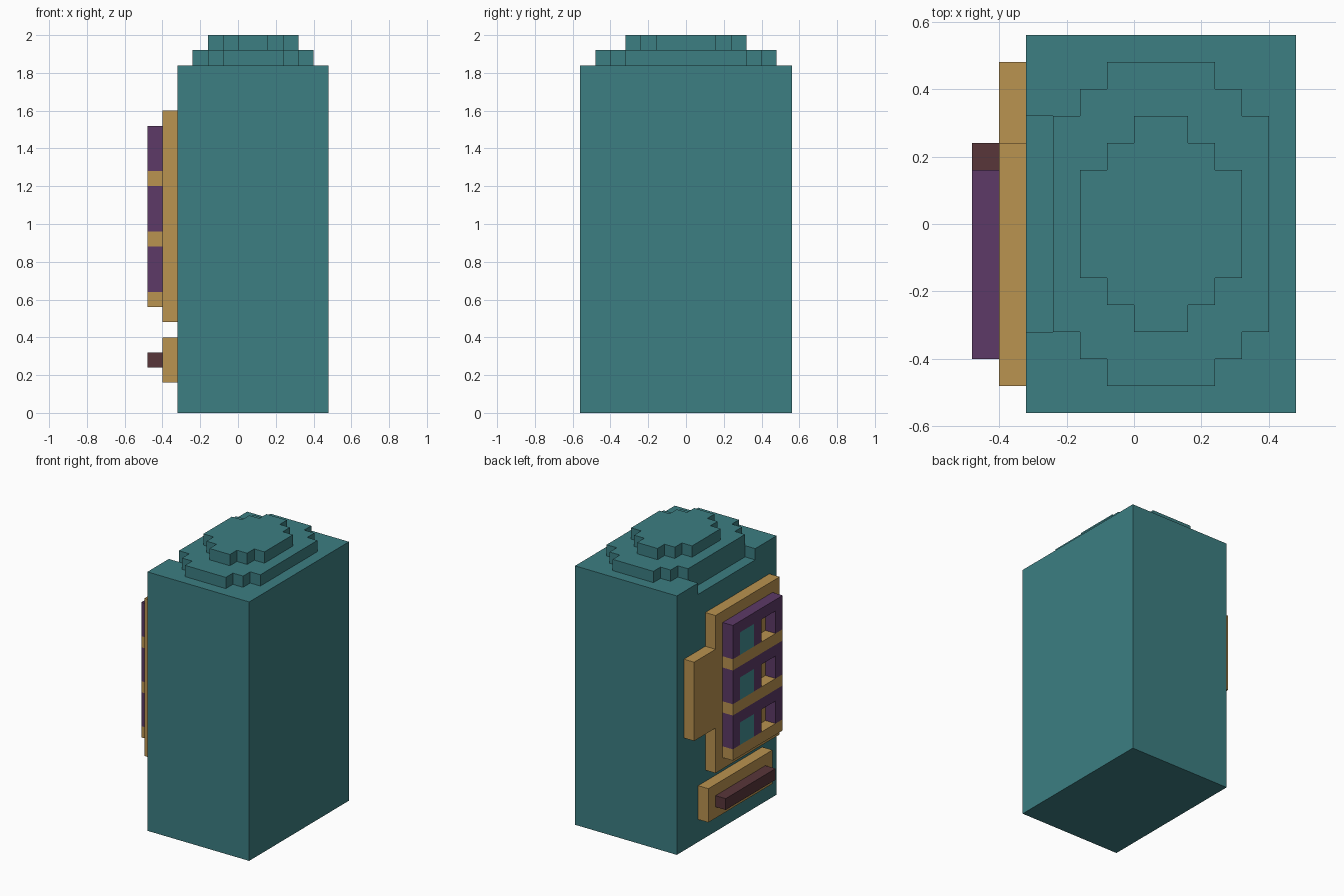
import bpy
import bmesh

cube = bpy.data.objects.get("Cube")
if cube:
    bpy.data.objects.remove(cube, do_unlink=True)

U = 0.08  # grid step shared by every part


def material(name, rgb):
    """Flat material from 8-bit sRGB values, converted to linear."""
    lin = [((c / 255 + 0.055) / 1.055) ** 2.4 for c in rgb]
    mat = bpy.data.materials.new(name)
    mat.use_nodes = True
    mat.diffuse_color = (*lin, 1)
    bsdf = next(n for n in mat.node_tree.nodes if n.type == 'BSDF_PRINCIPLED')
    bsdf.inputs["Base Color"].default_value = (*lin, 1)
    return mat


TEAL = material("teal", (60, 126, 130))
GLASS = material("light teal", (66, 142, 146))
GOLD = material("gold", (186, 147, 80))
PURPLE = material("purple", (93, 58, 103))
BROWN = material("dark brown", (88, 54, 58))


def prism(name, outline, z0, z1, mat):
    """Extrude an outline of (x, y) points from z0 to z1."""
    bm = bmesh.new()
    face = bm.faces.new([bm.verts.new((x, y, z0)) for x, y in outline])
    grown = bmesh.ops.extrude_face_region(bm, geom=[face])["geom"]
    for v in grown:
        if isinstance(v, bmesh.types.BMVert):
            v.co.z = z1
    bmesh.ops.recalc_face_normals(bm, faces=bm.faces)
    mesh = bpy.data.meshes.new(name)
    bm.to_mesh(mesh)
    bm.free()
    mesh.materials.append(mat)
    obj = bpy.data.objects.new(name, mesh)
    bpy.context.collection.objects.link(obj)
    return obj


def box(name, x, y, z, mat):
    """Box from (min, max) ranges."""
    outline = [(x[0], y[0]), (x[1], y[0]), (x[1], y[1]), (x[0], y[1])]
    return prism(name, outline, z[0], z[1], mat)


def stepped_oval(cx, half_sizes):
    """Stair-stepped oval; half_sizes run from widest in x to longest in y."""
    quarter = []
    y_before = 0
    for i, (hx, hy) in enumerate(half_sizes):
        if i:
            quarter.append((hx, y_before))
        quarter.append((hx, hy))
        y_before = hy
    right = [(x, -y) for x, y in reversed(quarter)] + quarter
    left = [(-x, -y) for x, y in right]
    return [(cx + x, y) for x, y in right + left]


# Cabinet body, with a shallow notch in the top edge above the shop side
box("body", (-0.32, 0.48), (-0.56, 0.56), (0, 1.76), TEAL)
rim = [(-0.32, -0.56), (0.48, -0.56), (0.48, 0.56), (-0.32, 0.56),
       (-0.32, 0.32), (-0.24, 0.32), (-0.24, -0.32), (-0.32, -0.32)]
prism("body_top", rim, 1.76, 1.84, TEAL)

# Two stepped roof tiers
prism("lower_roof_tier", stepped_oval(0.08, [(0.32, 0.32), (0.24, 0.40), (0.16, 0.48)]),
      1.84, 1.92, TEAL)
prism("upper_roof_tier", stepped_oval(0.08, [(0.24, 0.16), (0.16, 0.24), (0.08, 0.32)]),
      1.92, 2.0, TEAL)

# Gold panels on the -x side
INNER, OUTER = (-0.40, -0.32), (-0.48, -0.40)
box("main_panel", INNER, (-0.48, 0.24), (0.48, 1.60), GOLD)
box("side_panel", INNER, (0.24, 0.48), (0.80, 1.36), GOLD)
box("tray_panel", INNER, (-0.40, 0.32), (0.16, 0.40), GOLD)
box("tray_bar", OUTER, (-0.32, 0.24), (0.24, 0.32), BROWN)

# Three display rows: gold shelf, purple frame, one filled and one open bay
for row in range(3):
    z = 0.56 + row * 4 * U
    tag = f"_{row + 1}"
    box("shelf" + tag, OUTER, (-0.40, 0.16), (z, z + U), GOLD)
    box("frame_header" + tag, OUTER, (-0.40, 0.16), (z + 3 * U, z + 4 * U), PURPLE)
    for i, y in enumerate((-0.40, -0.16, 0.08)):
        box(f"frame_post{tag}_{i + 1}", OUTER, (y, y + U), (z + U, z + 3 * U), PURPLE)
    box("display_pane" + tag, OUTER, (-0.08, 0.08), (z + U, z + 3 * U), GLASS)
